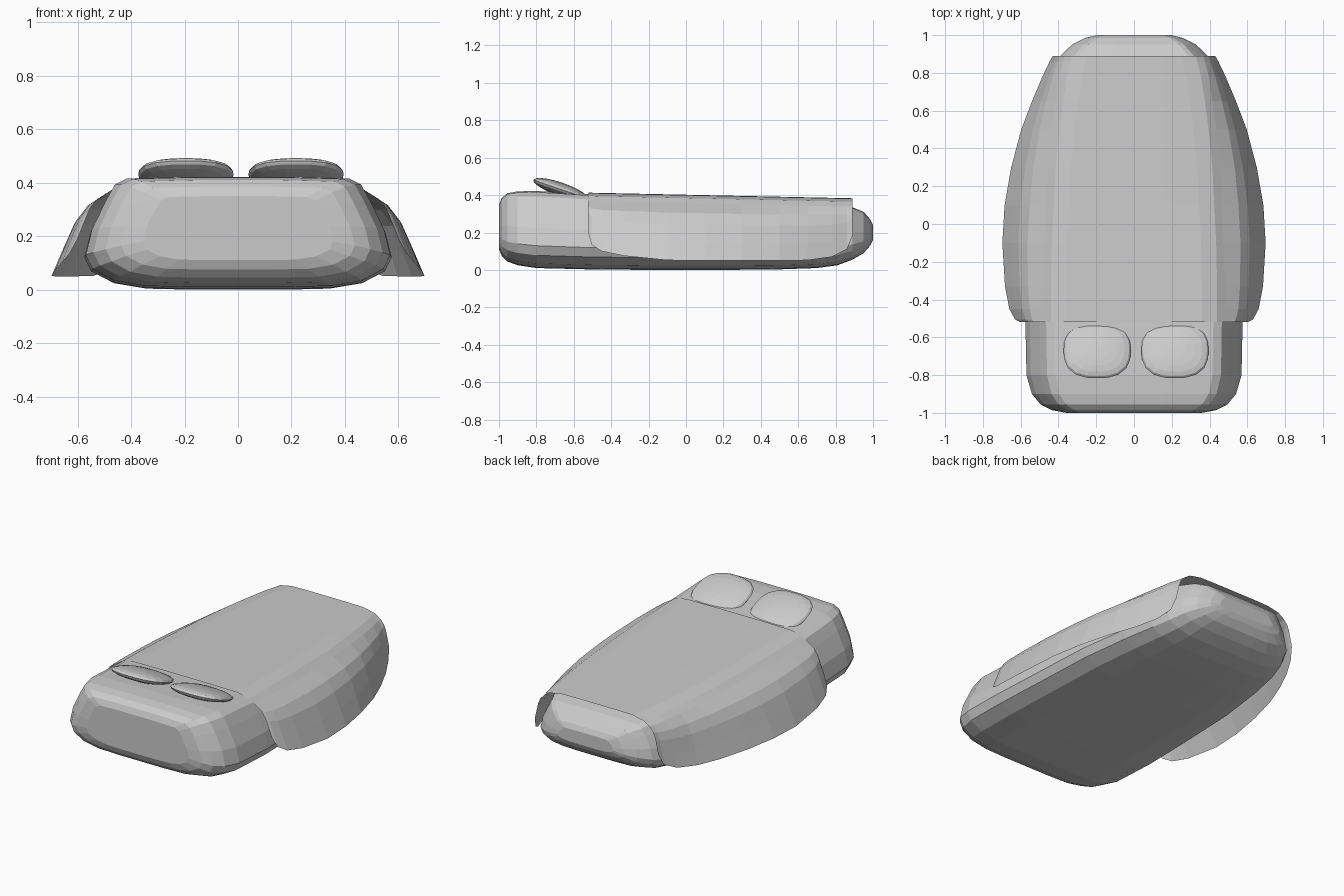
import bpy, bmesh
from math import radians, copysign
from mathutils import Matrix

if "Cube" in bpy.data.objects:
    bpy.data.objects.remove(bpy.data.objects["Cube"])


def make_object(name, bm):
    bmesh.ops.recalc_face_normals(bm, faces=bm.faces)
    mesh = bpy.data.meshes.new(name)
    bm.to_mesh(mesh)
    bm.free()
    obj = bpy.data.objects.new(name, mesh)
    bpy.context.collection.objects.link(obj)
    return obj


def loft(name, rings, closed):
    bm = bmesh.new()
    rows = [[bm.verts.new(p) for p in ring] for ring in rings]
    n = len(rows[0])
    for a, b in zip(rows, rows[1:]):
        for i in range(n if closed else n - 1):
            j = (i + 1) % n
            bm.faces.new((a[i], a[j], b[j], b[i]))
    if closed:
        bm.faces.new(rows[0])
        bm.faces.new(rows[-1])
    return make_object(name, bm)


# Mattress: half cross-section (x, height share), scaled along y
half = [(.18, 0), (.35, .01), (.47, .06), (.55, .165), (.575, .29), (.552, .52),
        (.50, .78), (.465, .93), (.42, .985), (.18, 1)]
section = half + [(-x, z) for x, z in reversed(half)]
stations = [  # y, width scale, bottom, top
    (-1, .62, .11, .35), (-.985, .76, .075, .385), (-.955, .86, .045, .41),
    (-.90, .94, .025, .42), (-.80, .99, .01, .422), (-.52, 1, .003, .405),
    (-.2, .98, 0, .395), (.2, .95, 0, .385), (.5, .88, .003, .372),
    (.7, .81, .01, .36), (.81, .75, .025, .35), (.89, .68, .055, .335),
    (.95, .57, .09, .31), (.985, .45, .13, .27), (1, .34, .16, .24)]
loft("mattress", [[(x * s, y, lo + (hi - lo) * z) for x, z in section]
                  for y, s, lo, hi in stations], True)

# Blanket: open sheet with flared sides
hem = [  # y, shoulder x, hem x, hem z
    (-.52, .48, .60, .19), (-.505, .48, .63, .135), (-.45, .48, .66, .10),
    (-.33, .48, .683, .075), (-.1, .475, .697, .052), (.1, .465, .685, .05),
    (.3, .455, .65, .05), (.5, .435, .597, .05), (.65, .415, .54, .052),
    (.78, .395, .485, .07), (.86, .375, .447, .11), (.89, .37, .43, .18)]
rings = []
for y, s, w, z in hem:
    top = .413 - .03 * (y + .52) / 1.41
    zs = top - .045
    side = [(.15, top), (s - .12, top - .002), (s - .04, top - .018), (s, zs)]
    side += [(s + (w - s) * a, zs + (z - zs) * b)
             for a, b in ((.4, .17), (.62, .37), (.81, .68), (1, 1))]
    rings.append([(-x, y, h) for x, h in reversed(side)] + [(x, y, h) for x, h in side])
loft("blanket", rings, False)

# Pillows: flattened, slightly squared ellipsoids leaning back
for name, x in (("left_pillow", -.195), ("right_pillow", .217)):
    bm = bmesh.new()
    bmesh.ops.create_uvsphere(bm, u_segments=20, v_segments=10, radius=1)
    for v in bm.verts:
        r = (v.co.x ** 2 + v.co.y ** 2) ** .5
        if r > 1e-4:
            k = (abs(v.co.x / r) ** 2.6 + abs(v.co.y / r) ** 2.6) ** (-1 / 2.6)
            v.co.x *= k
            v.co.y *= k
        v.co = (v.co.x * .178, v.co.y * .155, v.co.z * .036)
    obj = make_object(name, bm)
    obj.location = (x, -.67, .431)
    obj.rotation_euler.x = radians(-19)
